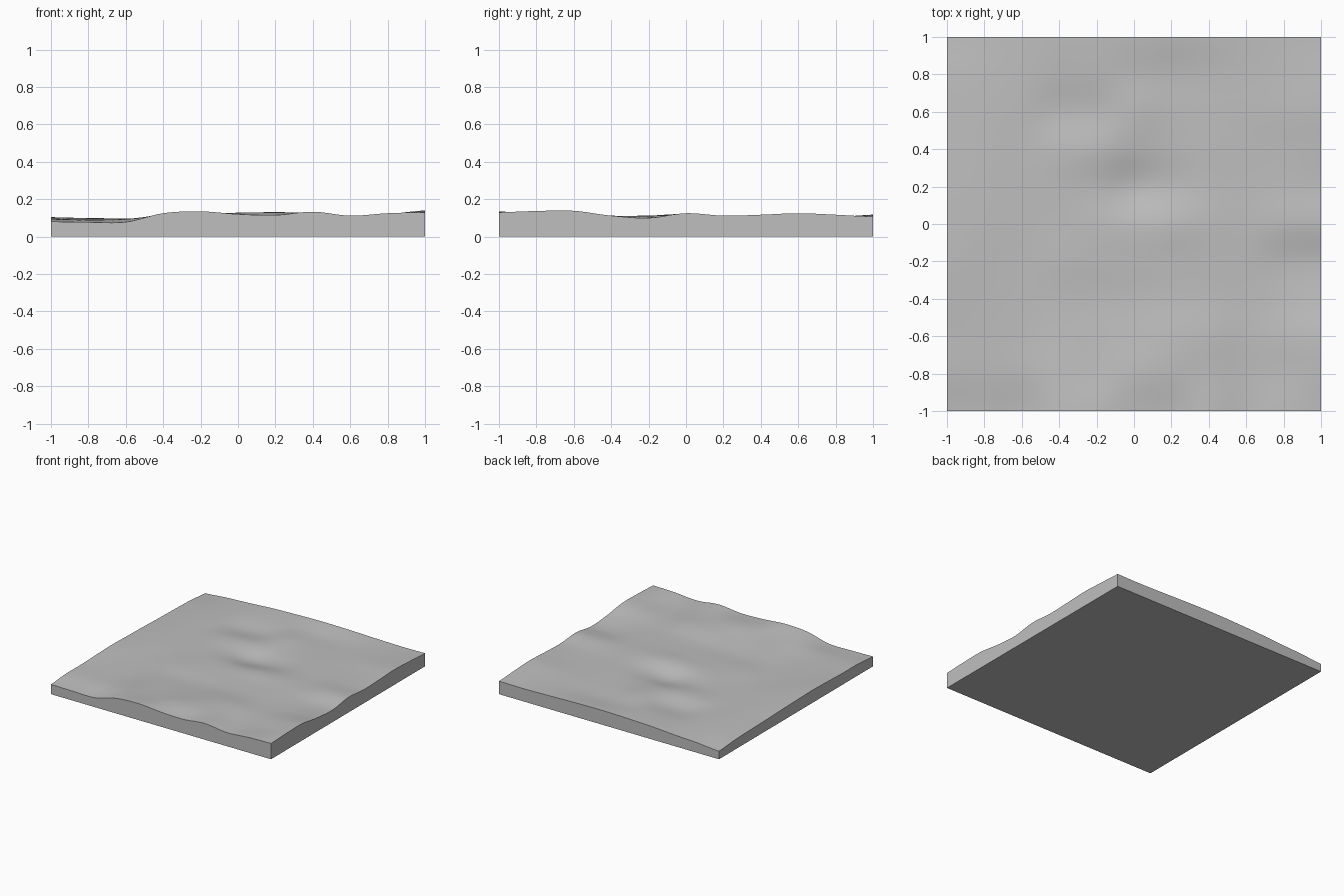
import bpy
import bmesh
import math

old_cube = bpy.data.objects.get("Cube")
if old_cube:
    bpy.data.objects.remove(old_cube, do_unlink=True)

# Terrain relief: control heights in thousandths above the lowest level,
# one row per line from back to front, left to right across the ground
BASE_LEVEL = 0.06
RELIEF = [
    [6, 22, 32, 45, 52, 57, 57, 53, 48, 45, 47],
    [20, 30, 34, 38, 46, 46, 40, 42, 46, 50, 57],
    [26, 34, 35, 24, 32, 52, 44, 44, 48, 56, 65],
    [30, 36, 36, 44, 48, 42, 42, 46, 46, 50, 57],
    [36, 38, 36, 40, 34, 14, 32, 46, 46, 50, 52],
    [40, 40, 36, 40, 46, 50, 60, 56, 50, 60, 65],
    [44, 38, 34, 42, 44, 48, 52, 52, 46, 38, 40],
    [40, 34, 32, 36, 36, 42, 50, 52, 46, 44, 52],
    [34, 32, 32, 44, 46, 54, 66, 66, 52, 60, 78],
    [34, 30, 34, 56, 58, 68, 70, 66, 50, 58, 77],
    [20, 17, 18, 65, 75, 60, 55, 73, 52, 65, 70],
]
CELLS = len(RELIEF) - 1


def spline(values, t):
    """Smooth curve through evenly spaced values, with t from 0 to 1."""
    t *= CELLS
    i = min(int(t), CELLS - 1)
    f = t - i
    a, b, c, d = (values[max(0, min(CELLS, i + k))] for k in (-1, 0, 1, 2))
    return b + 0.5 * f * (c - a + f * (2 * a - 5 * b + 4 * c - d
                                       + f * (3 * (b - c) + d - a)))


def ground_height(x, y):
    across = [spline(row, (x + 1) / 2) for row in RELIEF]
    return BASE_LEVEL + spline(across, (1 - y) / 2) / 1000


def make_material(name, color):
    material = bpy.data.materials.new(name)
    material.use_nodes = True
    material.diffuse_color = color
    material.node_tree.nodes["Principled BSDF"].inputs["Base Color"].default_value = color
    return material


# Rolling top surface
bm = bmesh.new()
bmesh.ops.create_grid(bm, x_segments=80, y_segments=80, size=1)
for vert in bm.verts:
    vert.co.z = ground_height(vert.co.x, vert.co.y)

# Straight side walls down to the floor
rim = [edge for edge in bm.edges if edge.is_boundary]
walls = bmesh.ops.extrude_edge_only(bm, edges=rim)["geom"]
for item in walls:
    if isinstance(item, bmesh.types.BMVert):
        item.co.z = 0

# Flat underside
bottom_rim = [edge for edge in bm.edges if edge.is_boundary]
bmesh.ops.contextual_create(bm, geom=bottom_rim)
bmesh.ops.recalc_face_normals(bm, faces=bm.faces)

mesh = bpy.data.meshes.new("terrain_slab")
bm.to_mesh(mesh)
bm.free()
mesh.materials.append(make_material("stone grey", (0.52, 0.52, 0.52, 1)))
terrain = bpy.data.objects.new("terrain_slab", mesh)
bpy.context.collection.objects.link(terrain)

# Smooth hills with crisp slab edges
bpy.ops.object.select_all(action="DESELECT")
terrain.select_set(True)
bpy.context.view_layer.objects.active = terrain
bpy.ops.object.shade_smooth_by_angle(angle=math.radians(40))
